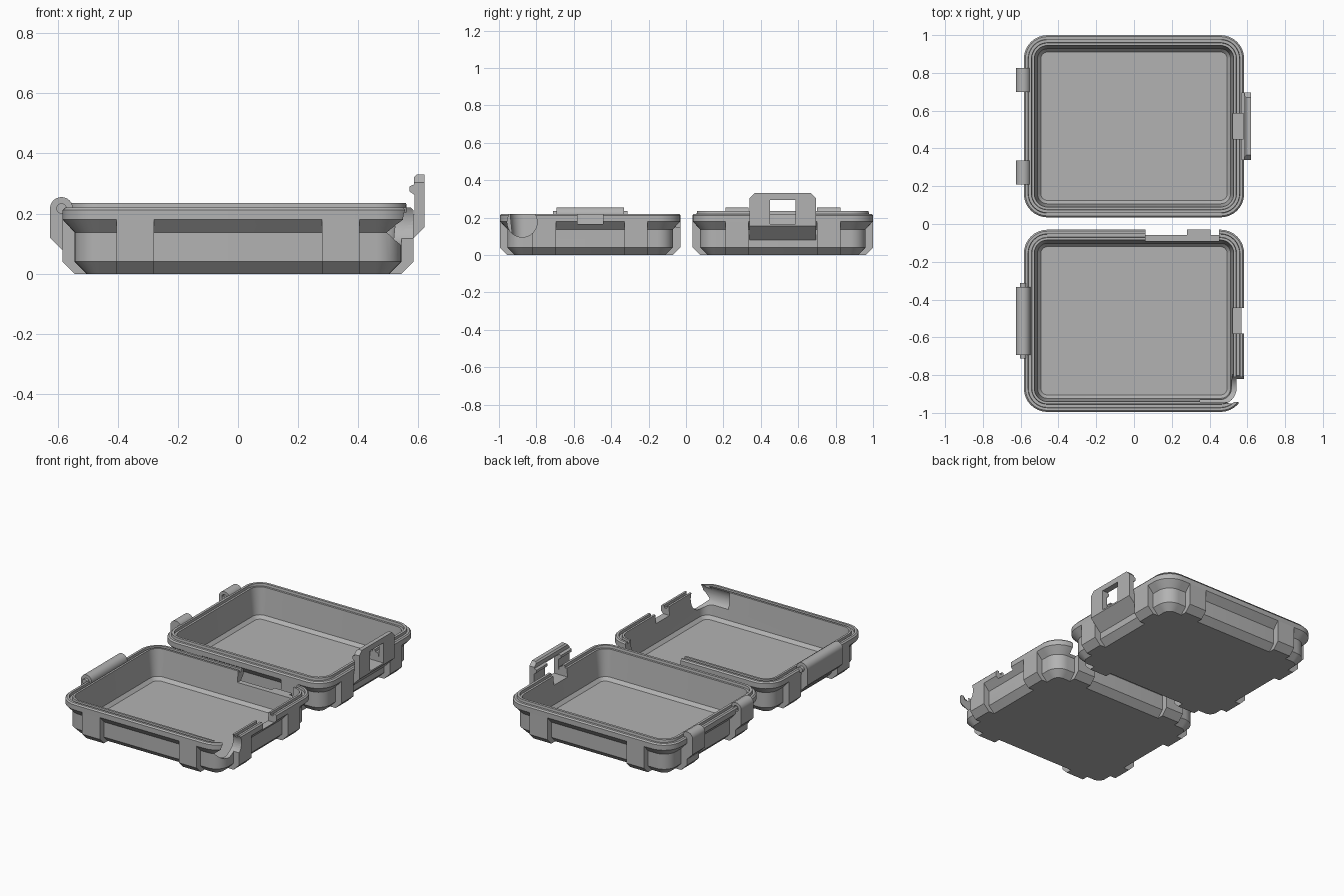
import bpy, bmesh, math
from mathutils import Matrix, Vector

if "Cube" in bpy.data.objects:
    bpy.data.objects.remove(bpy.data.objects["Cube"])

HX, HY, R = 0.583, 0.4825, 0.125      # tray half sizes and corner radius
YA, YB = 0.5175, -0.5125              # lid and base centres

grey = bpy.data.materials.new("plastic_grey")
grey.diffuse_color = (0.45, 0.45, 0.45, 1)
grey.use_nodes = True
grey.node_tree.nodes["Principled BSDF"].inputs["Base Color"].default_value = grey.diffuse_color


def finish(name, bm):
    bmesh.ops.recalc_face_normals(bm, faces=bm.faces)
    me = bpy.data.meshes.new(name)
    bm.to_mesh(me)
    bm.free()
    me.materials.append(grey)
    ob = bpy.data.objects.new(name, me)
    bpy.context.collection.objects.link(ob)
    return ob


def smooth(ob):
    bpy.ops.object.select_all(action='DESELECT')
    ob.select_set(True)
    bpy.context.view_layer.objects.active = ob
    bpy.ops.object.shade_smooth_by_angle(angle=math.radians(30))


def tray(name, cy, profile):
    """Loft rounded rectangles through (inset, height) pairs, from underside to floor."""
    bm = bmesh.new()
    rings = []
    for d, z in profile:
        r = max(R - d, 0.02)
        ring = []
        for k, (sx, sy) in enumerate([(1, 1), (-1, 1), (-1, -1), (1, -1)]):
            cx, c_y = sx * (HX - d - r), sy * (HY - d - r)
            for i in range(9):
                a = math.pi / 2 * (k + i / 8)
                ring.append(bm.verts.new((cx + r * math.cos(a), cy + c_y + r * math.sin(a), z)))
        rings.append(ring)
    n = len(rings[0])
    for a, b in zip(rings, rings[1:]):
        for i in range(n):
            bm.faces.new((a[i], a[(i + 1) % n], b[(i + 1) % n], b[i]))
    bm.faces.new(rings[0])
    bm.faces.new(rings[-1])
    return finish(name, bm)


def prism(name, pts, width, matrix):
    """Extrude a (local x, z) outline along local y, centred, then place it."""
    bm = bmesh.new()
    ends = [[bm.verts.new(matrix @ Vector((x, s * width / 2, z))) for x, z in pts] for s in (-1, 1)]
    n = len(pts)
    bm.faces.new(ends[0])
    bm.faces.new(ends[1])
    for i in range(n):
        bm.faces.new((ends[0][i], ends[0][(i + 1) % n], ends[1][(i + 1) % n], ends[1][i]))
    return finish(name, bm)


def box(x0, x1, y0, y1, z0, z1):
    return prism("cutter", [(x0, z0), (x1, z0), (x1, z1), (x0, z1)], y1 - y0,
                 Matrix.Translation((0, (y0 + y1) / 2, 0)))


def cylinder(name, centre, radius, length, axis, segments=32):
    bm = bmesh.new()
    bmesh.ops.create_cone(bm, cap_ends=True, segments=segments, radius1=radius, radius2=radius, depth=length,
                          matrix=Matrix.Translation(centre) @ Matrix.Rotation(math.pi / 2, 4, axis))
    return finish(name, bm)


def cut(targets, cutter):
    for ob in targets:
        m = ob.modifiers.new("cut", 'BOOLEAN')
        m.operation, m.solver, m.object = 'DIFFERENCE', 'EXACT', cutter
        bpy.context.view_layer.objects.active = ob
        bpy.ops.object.modifier_apply(modifier="cut")
    bpy.data.objects.remove(cutter)


# Trays: the lid carries a sealing tongue, the base a matching groove
outer = [(0.08, 0), (0.04, 0.04), (0.04, 0.137), (0, 0.18), (0, 0.212), (0.008, 0.22), (0.022, 0.22)]
inner = [(0.055, 0.22), (0.072, 0.05), (0.09, 0.03)]
lid = tray("lid_tray", YA, outer + [(0.024, 0.236), (0.04, 0.236), (0.042, 0.22)] + inner)
base = tray("base_tray", YB, outer + [(0.024, 0.204), (0.04, 0.204), (0.042, 0.22)] + inner)

# Ribs around the sides of both trays
rib = [(0, 0.18), (0, 0.04), (-0.04, 0), (-0.08, 0), (-0.048, 0.036), (-0.048, 0.18)]
base_ribs = []
for label, cy in (("lid", YA), ("base", YB)):
    for turn in range(4):
        reach, off = (HX, 0.245) if turn % 2 == 0 else (HY, 0.342)
        for s in (-1, 1):
            m = (Matrix.Translation((0, cy, 0)) @ Matrix.Rotation(turn * math.pi / 2, 4, 'Z')
                 @ Matrix.Translation((reach, s * off, 0)))
            ob = prism(label + "_rib", rib, 0.125, m)
            if label == "base":
                base_ribs.append(ob)

# Hinge knuckles: two on the lid, one long barrel with pins on the base
hx, hz, hr = -0.587, 0.217, 0.038
knuckle = [(hx + hr * math.cos(math.pi * i / 16), hz + hr * math.sin(math.pi * i / 16)) for i in range(17)]
knuckle += [(-0.625, 0.12), (-0.585, 0.08), (-0.54, 0.08), (-0.54, 0.15), (-0.549, 0.19)]
for s in (-1, 1):
    ob = prism("lid_hinge_knuckle", knuckle, 0.125, Matrix.Translation((0, YA + s * 0.245, 0)))
    cut([ob], cylinder("cutter", (hx, YA + s * 0.18, hz), 0.018, 0.05, 'X', 20))
    smooth(ob)
    smooth(cylinder("hinge_pin", (hx, YB + s * 0.184, hz), 0.017, 0.03, 'X', 20))
smooth(prism("base_hinge_barrel", knuckle, 0.36, Matrix.Translation((0, YB, 0))))

# Latch on the lid with hook ridge, window and clipped top corners
latch_outline = [(0.545, 0.08), (0.62, 0.155), (0.62, 0.33), (0.594, 0.33), (0.585, 0.321), (0.585, 0.297),
                 (0.57, 0.29), (0.57, 0.274), (0.587, 0.262), (0.587, 0.2), (0.575, 0.19), (0.545, 0.145)]
latch = prism("latch", latch_outline, 0.355, Matrix.Translation((0, YA, 0)))
cut([latch], box(0.4, 0.7, YA - 0.068, YA + 0.068, 0.165, 0.295))
for s in (-1, 1):
    corner = [(-0.05, -0.05), (0.05, -0.05), (0.05, 0.05), (-0.05, 0.05)]
    m = (Matrix.Translation((0.6, YA + s * 0.2, 0.3525)) @ Matrix.Rotation(math.pi / 4, 4, 'X'))
    cut([latch], prism("cutter", corner, 0.1, m))

# Rim notches where the latch catches
for ob, cy in ((lid, YA), (base, YB)):
    cut([ob], box(0.48, 0.65, cy - 0.068, cy + 0.068, 0.165, 0.3))

# Base rim opening beside the lid, and round cord hole at the front corner
cut([base] + base_ribs, box(0.06, 0.45, -0.11, 0.0, 0.15, 0.3))
cut([base] + base_ribs, cylinder("cutter", (0.55, -0.876, 0.175), 0.08, 0.4, 'Y', 40))

smooth(lid)
smooth(base)
